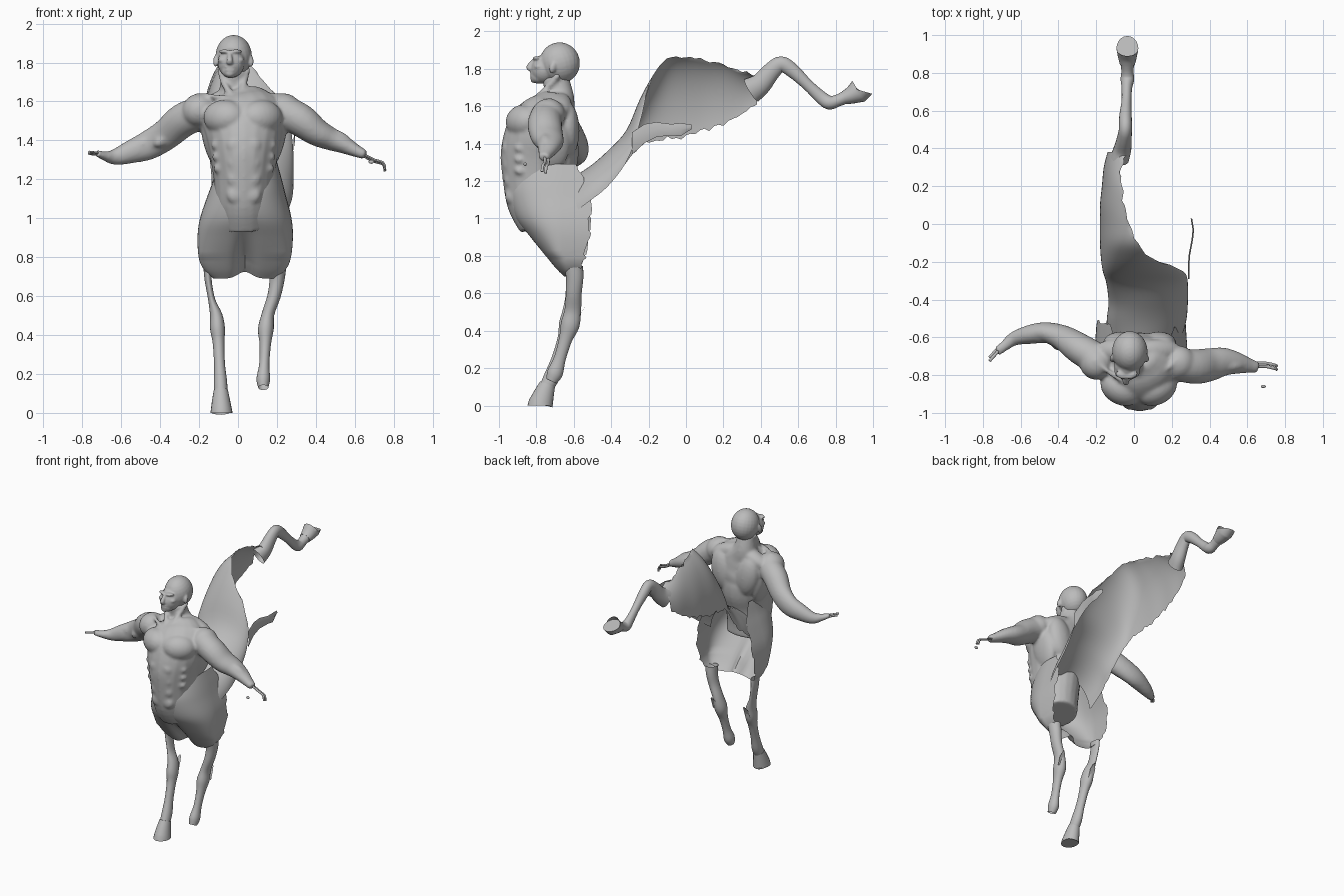
import bpy, bmesh, math, random
from mathutils import Vector, Matrix, Euler

random.seed(4)
grey = bpy.data.materials.new("plain_grey")
grey.diffuse_color = (0.5, 0.5, 0.5, 1)


def smooth_rows(rows, n):
    """Catmull-Rom interpolation of tuples, n steps per span."""
    out = []
    for i in range(len(rows) - 1):
        a, b, c, d = rows[max(i - 1, 0)], rows[i], rows[i + 1], rows[min(i + 2, len(rows) - 1)]
        for k in range(n):
            t = k / n
            out.append(tuple(0.5 * (2 * q + (r - p) * t + (2 * p - 5 * q + 4 * r - s) * t * t
                                    + (3 * q - p - 3 * r + s) * t ** 3)
                             for p, q, r, s in zip(a, b, c, d)))
    return out + [rows[-1]]


def skin(bm, rings, closed):
    """Quads between successive rings of points."""
    vs = [[bm.verts.new(p) for p in r] for r in rings]
    m = len(vs[0])
    for a, b in zip(vs, vs[1:]):
        for j in range(m if closed else m - 1):
            k = (j + 1) % m
            bm.faces.new((a[j], a[k], b[k], b[j]))
    return vs


def tube(bm, pts, ref=(1, 0, 0), n=4, sides=20, end=None, cap=(True, True)):
    """Elliptic tube through (x, y, z, radius along ref, other radius)."""
    rows = smooth_rows(pts, n)
    c = [Vector(r[:3]) for r in rows]
    rings = []
    for i, r in enumerate(rows):
        t = (c[min(i + 1, len(c) - 1)] - c[max(i - 1, 0)]).normalized()
        if end and i == len(c) - 1:
            t = Vector(end).normalized()
        u = (Vector(ref) - t * t.dot(Vector(ref))).normalized()
        v = t.cross(u)
        rings.append([c[i] + u * r[3] * math.cos(a) + v * r[4] * math.sin(a)
                      for a in (2 * math.pi * k / sides for k in range(sides))])
    vs = skin(bm, rings, True)
    if cap[0]:
        bm.faces.new(vs[0][::-1])
    if cap[1]:
        bm.faces.new(vs[-1])


def blob(bm, loc, size, rot=(0, 0, 0)):
    m = Matrix.LocRotScale(Vector(loc), Euler([math.radians(a) for a in rot]), Vector(size))
    bmesh.ops.create_uvsphere(bm, u_segments=24, v_segments=14, radius=1, matrix=m)


def finish(name, bm, voxel=0, smooth=0, closed=True):
    if closed:
        bmesh.ops.recalc_face_normals(bm, faces=bm.faces)
    me = bpy.data.meshes.new(name)
    bm.to_mesh(me)
    bm.free()
    me.materials.append(grey)
    ob = bpy.data.objects.new(name, me)
    bpy.context.collection.objects.link(ob)
    for p in me.polygons:
        p.use_smooth = True
    if voxel:
        r = ob.modifiers.new("fuse", 'REMESH')
        r.mode, r.voxel_size, r.use_smooth_shade = 'VOXEL', voxel, True
        s = ob.modifiers.new("soften", 'SMOOTH')
        s.factor, s.iterations = 0.5, smooth
    else:
        bpy.context.view_layer.objects.active = ob
        ob.select_set(True)
        bpy.ops.object.shade_smooth_by_angle(angle=math.radians(50))
        ob.select_set(False)
    return ob


# Human torso with muscles, fused with both arms
bm = bmesh.new()
tube(bm, [(.035, -.76, .96, .13, .13), (.03, -.79, 1.08, .145, .165), (.03, -.795, 1.2, .155, .185),
          (.03, -.785, 1.32, .175, .208), (.03, -.77, 1.44, .205, .20), (.02, -.735, 1.53, .215, .175),
          (.0, -.70, 1.60, .16, .12), (-.02, -.68, 1.66, .08, .08), (-.025, -.70, 1.76, .062, .07)])
for s in (-1, 1):
    blob(bm, (.025 + s * .095, -.87, 1.52), (.115, .085, .09), (-25, 0, s * 30))     # chest
    blob(bm, (.02 + s * .22, -.735, 1.555), (.09, .09, .085), (0, s * 35, 0))        # shoulder
    blob(bm, (.02 + s * .11, -.67, 1.605), (.13, .06, .05), (0, s * 22, 0))          # trapezius
    blob(bm, (.03 + s * .10, -.63, 1.47), (.09, .06, .15), (0, s * 12, 0))           # back
    blob(bm, (.03 + s * .165, -.72, 1.40), (.045, .10, .15), (0, s * 14, 0))         # flank
    tube(bm, [(.0 + s * .01, -.85, 1.60, .014, .014), (-.02 + s * .05, -.75, 1.69, .017, .017),
              (-.02 + s * .07, -.68, 1.77, .016, .016)])                             # neck cord
    tube(bm, [(.01 + s * .015, -.86, 1.605, .014, .014), (.01 + s * .12, -.80, 1.625, .013, .013),
              (.01 + s * .22, -.72, 1.63, .014, .014)], ref=(0, 0, 1))               # collar bone
    for k in range(4):                                                               # abdomen
        blob(bm, (.03 + s * .042, -.957 + .006 * k, 1.375 - k * .085), (.046, .028, .046))
    for k in range(3):                                                               # ribs
        blob(bm, (.03 + s * (.135 - k * .006), -.885, 1.38 - k * .06), (.035, .035, .026), (0, s * 25, 0))
arms = {
    "right": ([(-.17, -.73, 1.55, .085, .085), (-.28, -.665, 1.505, .082, .088), (-.37, -.605, 1.43, .067, .08),
               (-.46, -.575, 1.375, .055, .075), (-.54, -.583, 1.345, .052, .062), (-.63, -.605, 1.315, .038, .042),
               (-.685, -.645, 1.32, .028, .024), (-.725, -.675, 1.335, .026, .017)],
              [(-.72, -.675, 1.335), (-.765, -.725, 1.34)]),
    "left": ([(.21, -.74, 1.56, .085, .085), (.32, -.755, 1.505, .092, .085), (.40, -.745, 1.445, .088, .072),
              (.47, -.73, 1.41, .077, .06), (.54, -.735, 1.38, .06, .047), (.61, -.75, 1.345, .04, .032),
              (.655, -.76, 1.325, .03, .024)],
             [(.65, -.755, 1.325), (.70, -.755, 1.30), (.745, -.765, 1.285), (.755, -.77, 1.25)])}
for pts, _ in arms.values():
    s = 1 if pts[0][0] > 0 else -1
    tube(bm, pts, ref=(0, 1, 0))
    e = pts[3]
    blob(bm, (e[0] - s * .10, e[1] - .05, e[2] + .05), (.09, .04, .04), (0, s * 35, s * -20))
    blob(bm, (e[0] + s * .03, e[1] - .02, e[2] + .005), (.09, .035, .04), (0, s * 20, 0))
finish("torso_and_arms", bm, .010, 5)

# Fingers
for name, (_, finger) in arms.items():
    bm = bmesh.new()
    for dy, dz in ((0, 0), (.018, -.008)):
        tube(bm, [(x, y + dy, z + dz, .008, .007) for x, y, z in finger], ref=(0, 1, 0), sides=8)
    finish(name + "_fingers", bm)
bm = bmesh.new()
blob(bm, (.685, -.86, 1.29), (.014, .008, .01))
finish("loose_fingertip", bm)

# Head with face
bm = bmesh.new()
blob(bm, (-.022, -.675, 1.832), (.094, .108, .11), (15, 0, 0))
blob(bm, (-.035, -.755, 1.80), (.07, .072, .08), (-20, 0, 0))
blob(bm, (-.04, -.785, 1.755), (.045, .045, .035))
blob(bm, (-.042, -.808, 1.745), (.028, .024, .022))
tube(bm, [(-.042, -.80, 1.855, .010, .012), (-.043, -.842, 1.808, .016, .014), (-.043, -.82, 1.797, .018, .01)])
for dz in (0, -.016):
    blob(bm, (-.041, -.820, 1.777 + dz), (.028, .014, .009))
for s in (-1, 1):
    blob(bm, (-.036 + s * .042, -.785, 1.812), (.025, .028, .018))                   # cheek
    blob(bm, (-.040 + s * .03, -.80, 1.857), (.032, .018, .010), (0, 0, s * 25))     # brow
    blob(bm, (-.024 + s * .089, -.71, 1.81), (.014, .020, .034), (-20, 0, s * 15))   # ear
finish("head", bm, .006, 5)

# Horse chest: open shell, rows of (z, centre x, half width, front y, back y)
bm = bmesh.new()
rings = []
for z, cx, w, f, b in smooth_rows([(1.29, .05, .15, -.90, -.60), (1.20, .05, .175, -.935, -.55), (1.12, .045, .20, -.945, -.52),
                                   (1.0, .04, .235, -.913, -.515), (.90, .037, .245, -.84, -.52),
                                   (.79, .035, .235, -.75, -.545), (.73, .035, .205, -.70, -.57),
                                   (.69, .035, .16, -.66, -.59)], 5):
    mid = -.66 if z > .8 else (f + b) / 2 + .01
    low = max(0, min(1, (1.0 - z) / .25))
    ring = []
    for k in range(33):
        a = math.radians(-90 + 180 * k / 32)
        x = w * math.sin(a)
        groove = low * .045 * math.exp(-(x / .04) ** 2)
        lift = low * .035 * math.exp(-(x / .05) ** 2)
        ring.append((cx + x, mid + (f - mid) * max(0, math.cos(a)) ** .85 + groove, z + lift))
    jag = random.uniform(-.015, .010)
    ring = [(cx - w * .96, b + jag, z)] + ring + [(cx + w * .96, b - jag, z)]
    rings.append(ring[::-1])
skin(bm, rings, False)
finish("horse_chest", bm, closed=False)

# Horse back and left flank: torn shell, rows of (y, centre x, half width, low z, top z, right limit)
bm = bmesh.new()
rings = []
stations = smooth_rows([
    (-.64, .05, .19, 1.0, 1.20, 90), (-.52, .065, .21, 1.09, 1.275, 90), (-.42, .075, .21, 1.17, 1.36, 90),
    (-.32, .07, .215, 1.30, 1.47, 90), (-.25, .06, .225, 1.38, 1.63, 62), (-.18, .055, .23, 1.41, 1.76, 10),
    (-.10, .05, .23, 1.42, 1.86, -7), (0, .05, .23, 1.445, 1.885, -19), (.1, .04, .22, 1.48, 1.88, -24),
    (.2, .02, .19, 1.51, 1.86, -26), (.3, -.01, .15, 1.56, 1.80, -22), (.38, -.04, .10, 1.61, 1.76, -5)], 4)
for i, (y, cx, w, lo, hi, lim) in enumerate(stations):
    ring = []
    tear = random.uniform(-.025, .02) if i % 3 == 0 else 0
    for k in range(25):
        a = math.radians(-90 + (lim + 90) * k / 24)
        ring.append((cx + w * math.sin(a), y, lo + (hi - lo) * math.cos(a) + (tear if k == 0 else 0)))
    if lim < 80 and i % 2:
        x, yy, z = ring[-1]
        ring[-1] = (x + random.uniform(-.012, .012), yy, z + random.uniform(-.012, .012))
    rings.append(ring)
skin(bm, rings, False)
finish("horse_back", bm, closed=False)

# Torn strip on the right flank
bm = bmesh.new()
skin(bm, [[(x, y, z + h), (x + .008, y, z), (x, y, z - h)] for x, y, z, h in
          ((.285, -.29, 1.40, .06), (.285, -.22, 1.455, .05), (.29, -.16, 1.475, .04),
           (.305, -.08, 1.475, .03), (.31, -.03, 1.475, .035), (.30, .03, 1.49, .012))], False)
finish("flank_strip", bm, closed=False)

# Raised hind leg and its hoof
bm = bmesh.new()
tube(bm, [(-.075, .35, 1.685, .05, .07), (-.06, .40, 1.72, .046, .058), (-.05, .46, 1.79, .038, .048),
          (-.045, .51, 1.825, .034, .042), (-.045, .57, 1.79, .033, .038), (-.04, .65, 1.715, .026, .03),
          (-.038, .72, 1.65, .028, .034), (-.035, .765, 1.62, .036, .037), (-.035, .81, 1.63, .032, .032),
          (-.035, .86, 1.652, .038, .036)], cap=(False, True))
finish("hind_leg", bm)
bm = bmesh.new()
tube(bm, [(-.035, .845, 1.645, .04, .036), (-.035, .885, 1.66, .05, .048), (-.035, .93, 1.685, .058, .068)],
     end=(0, .27, .96))
finish("hind_hoof", bm)

# Front legs, the left one ending without a hoof
bm = bmesh.new()
tube(bm, [(-.155, -.60, .74, .022, .045), (-.153, -.60, .68, .018, .042), (-.135, -.605, .58, .018, .04),
          (-.112, -.615, .50, .032, .046), (-.105, -.63, .43, .038, .05), (-.10, -.65, .36, .03, .036),
          (-.095, -.685, .25, .028, .034), (-.09, -.715, .16, .034, .042), (-.088, -.745, .10, .034, .038)],
     cap=(False, True))
finish("right_front_leg", bm)
bm = bmesh.new()
tube(bm, [(-.088, -.74, .115, .037, .042), (-.087, -.76, .06, .047, .055), (-.085, -.78, 0, .057, .068)],
     end=(0, 0, -1))
finish("right_front_hoof", bm)
bm = bmesh.new()
tube(bm, [(.205, -.60, .74, .042, .05), (.20, -.595, .68, .038, .046), (.185, -.60, .60, .034, .042),
          (.155, -.605, .51, .032, .044), (.143, -.62, .43, .04, .05), (.14, -.645, .35, .029, .035),
          (.135, -.675, .25, .026, .032), (.13, -.70, .175, .035, .042), (.13, -.72, .13, .026, .03)],
     cap=(False, False))
finish("left_front_leg", bm)

# Torn splinters above the knees
bm = bmesh.new()
for x in (-.105, .165):
    skin(bm, [[(x - .02, -.585, .43), (x + .02, -.585, .43)], [(x - .02, -.56, .50), (x + .02, -.565, .49)],
              [(x, -.54, .53), (x + .012, -.545, .52)]], False)
finish("knee_splinters", bm, closed=False)
